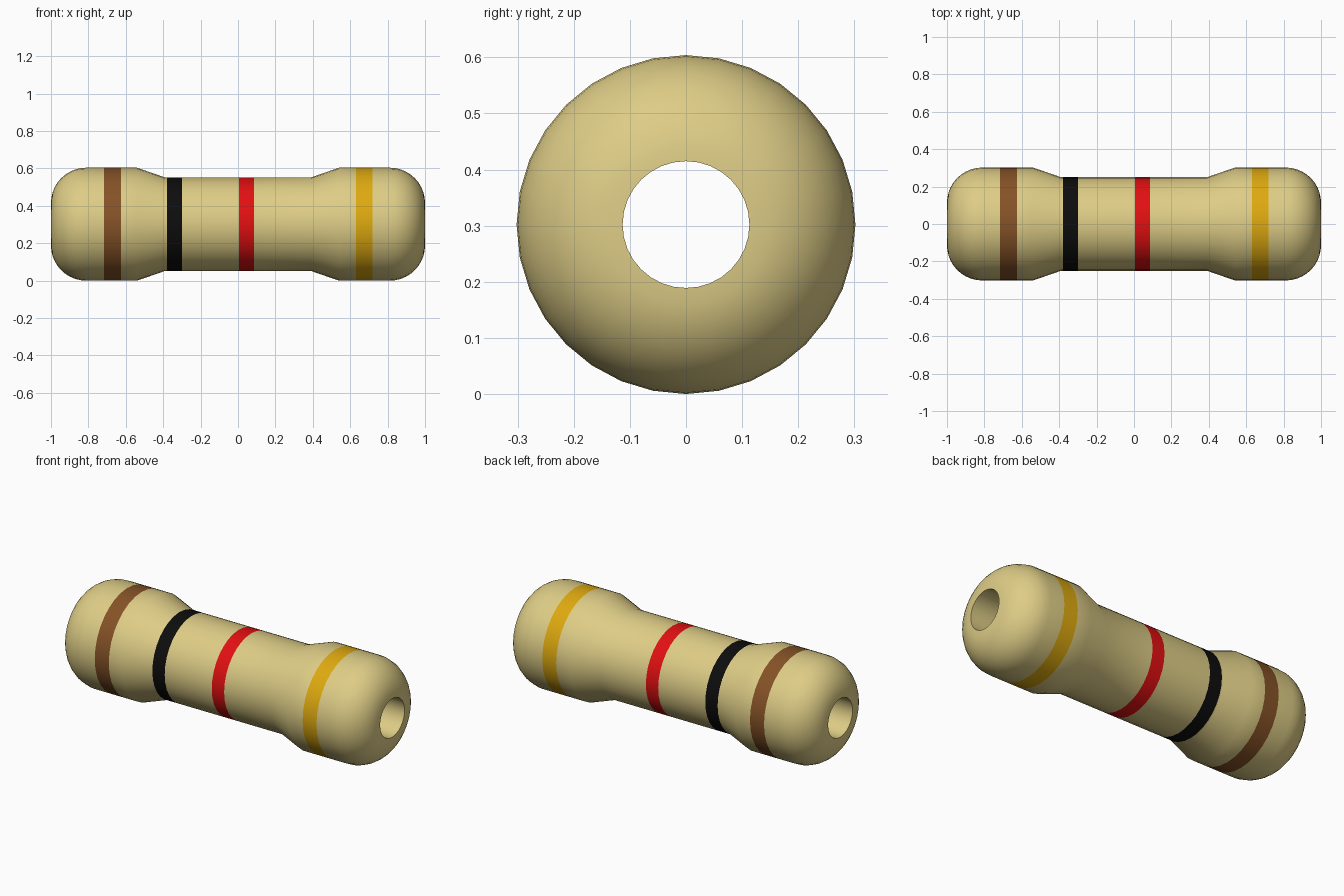
import bpy, bmesh, math
from mathutils import Vector, Matrix

if "Cube" in bpy.data.objects:
    bpy.data.objects.remove(bpy.data.objects["Cube"])

SIDES = 32
R_END, R_WAIST, R_HOLE = 0.302, 0.25, 0.113
FILLET = R_END - R_HOLE


def material(name, color):
    m = bpy.data.materials.new(name)
    m.diffuse_color = (*color, 1)
    m.use_nodes = True
    m.node_tree.nodes["Principled BSDF"].inputs["Base Color"].default_value = m.diffuse_color
    return m


# Colour bands: start x, end x, material slot
bands = [(-0.717, -0.626, 1), (-0.38, -0.30, 2), (0.005, 0.085, 3), (0.63, 0.72, 4)]
materials = [
    material("tan", (0.73, 0.61, 0.24)),
    material("brown", (0.235, 0.085, 0.02)),
    material("black", (0.004, 0.004, 0.004)),
    material("red", (0.76, 0.005, 0.006)),
    material("gold", (0.73, 0.40, 0.005)),
]

# Rounded end, as (x, radius) from the hole rim outwards
cap = [(1 - FILLET + FILLET * math.cos(a), R_HOLE + FILLET * math.sin(a))
       for a in (math.radians(90 * i / 10) for i in range(11))]

# Outer body: swollen ends, tapered shoulders, narrow waist, cut at each band edge
body = [(-0.54, R_END), (-0.39, R_WAIST), (0.39, R_WAIST), (0.54, R_END)]
for x0, x1, _ in bands:
    body += [(x, R_END if abs(x) > 0.5 else R_WAIST) for x in (x0, x1)]
profile = [(-x, r) for x, r in cap] + sorted(body) + cap[::-1]

# Revolve the closed profile; its last segment forms the wall of the through hole
bm = bmesh.new()
rings = []
for x, r in profile:
    rings.append([bm.verts.new((x, r * math.sin(2 * math.pi * k / SIDES),
                                R_END + r * math.cos(2 * math.pi * k / SIDES)))
                  for k in range(SIDES)])
for i, ring in enumerate(rings):
    nxt = rings[(i + 1) % len(rings)]
    for k in range(SIDES):
        j = (k + 1) % SIDES
        f = bm.faces.new((ring[k], ring[j], nxt[j], nxt[k]))
        if i < len(rings) - 1:
            mid = f.calc_center_median().x
            for x0, x1, slot in bands:
                if x0 < mid < x1:
                    f.material_index = slot
bmesh.ops.recalc_face_normals(bm, faces=bm.faces)

mesh = bpy.data.meshes.new("banded_body")
bm.to_mesh(mesh)
bm.free()
for m in materials:
    mesh.materials.append(m)
obj = bpy.data.objects.new("banded_body", mesh)
bpy.context.collection.objects.link(obj)

# Smooth sides with a crisp hole rim
bpy.context.view_layer.objects.active = obj
obj.select_set(True)
bpy.ops.object.shade_smooth_by_angle(angle=math.radians(30))
